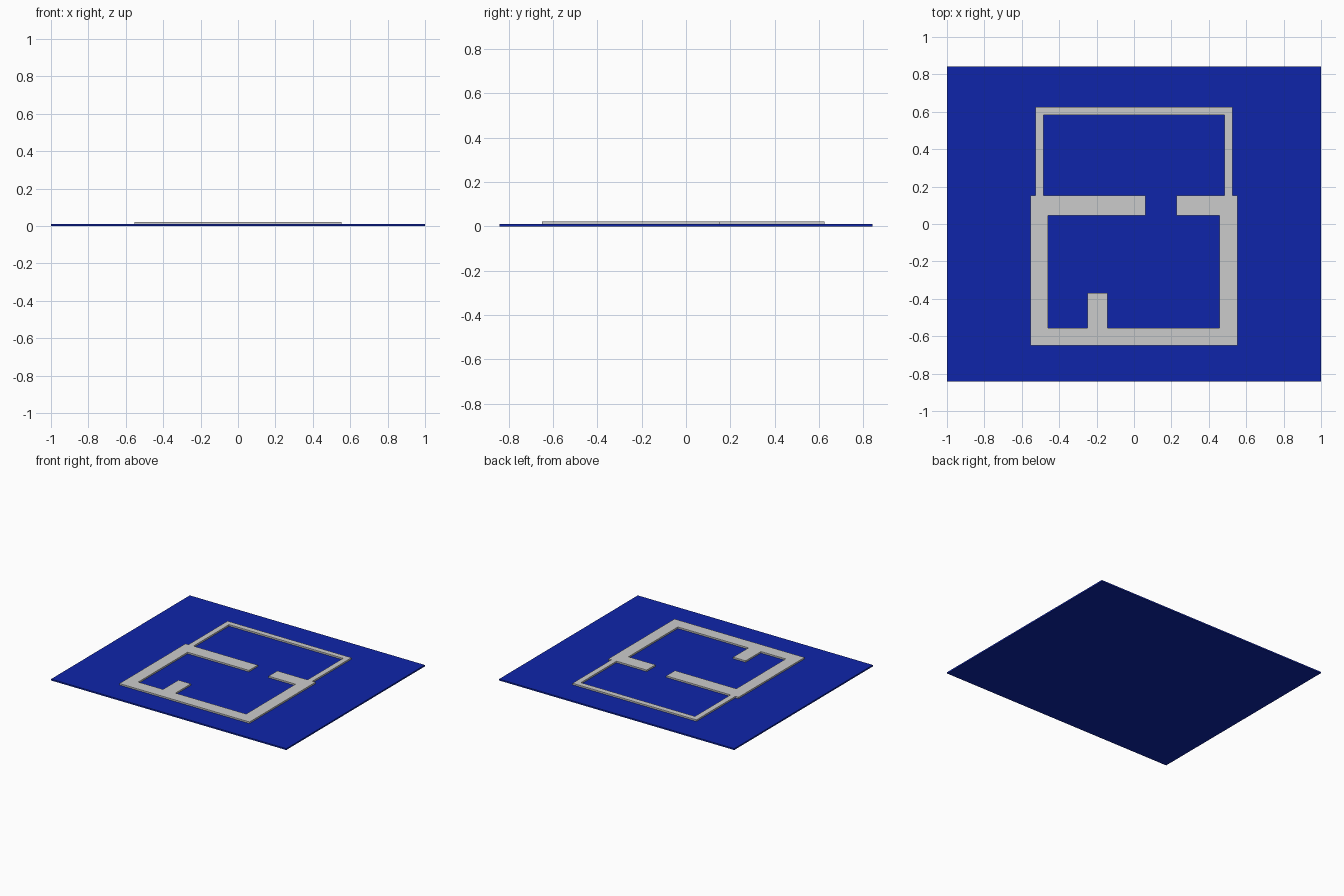
import bpy, bmesh

if "Cube" in bpy.data.objects:
    bpy.data.objects.remove(bpy.data.objects["Cube"])

BASE_TOP, WALL_TOP = 0.011, 0.023


def prism(name, outline, z0, z1):
    """Extrude a flat outline from z0 up to z1."""
    bm = bmesh.new()
    face = bm.faces.new([bm.verts.new((x, y, z0)) for x, y in outline])
    ext = bmesh.ops.extrude_face_region(bm, geom=[face])
    top = [v for v in ext["geom"] if isinstance(v, bmesh.types.BMVert)]
    bmesh.ops.translate(bm, verts=top, vec=(0, 0, z1 - z0))
    bmesh.ops.recalc_face_normals(bm, faces=bm.faces)
    mesh = bpy.data.meshes.new(name)
    bm.to_mesh(mesh)
    bm.free()
    obj = bpy.data.objects.new(name, mesh)
    bpy.context.collection.objects.link(obj)
    return obj


# Blue ground plate
plate = prism("base_plate", [(-1, -0.842), (1, -0.842), (1, 0.842), (-1, 0.842)], 0, BASE_TOP)
blue = bpy.data.materials.new("blue")
blue.diffuse_color = (0.0045, 0.018, 0.40, 1)
blue.use_nodes = True
blue.node_tree.nodes["Principled BSDF"].inputs["Base Color"].default_value = blue.diffuse_color
plate.data.materials.append(blue)

# Thick room walls with a doorway gap and a short stub partition
prism("room_walls", [
    (0.062, 0.152), (-0.553, 0.152), (-0.553, -0.65), (0.553, -0.65), (0.553, 0.152),
    (0.228, 0.152), (0.228, 0.045), (0.458, 0.045), (0.458, -0.555),
    (-0.143, -0.555), (-0.143, -0.368), (-0.249, -0.368), (-0.249, -0.555),
    (-0.46, -0.555), (-0.46, 0.045), (0.062, 0.045)], BASE_TOP, WALL_TOP)

# Thin wall enclosing the yard behind the room
prism("yard_wall", [
    (-0.527, 0.152), (-0.527, 0.626), (0.527, 0.626), (0.527, 0.152),
    (0.485, 0.152), (0.485, 0.584), (-0.485, 0.584), (-0.485, 0.152)], BASE_TOP, WALL_TOP)
